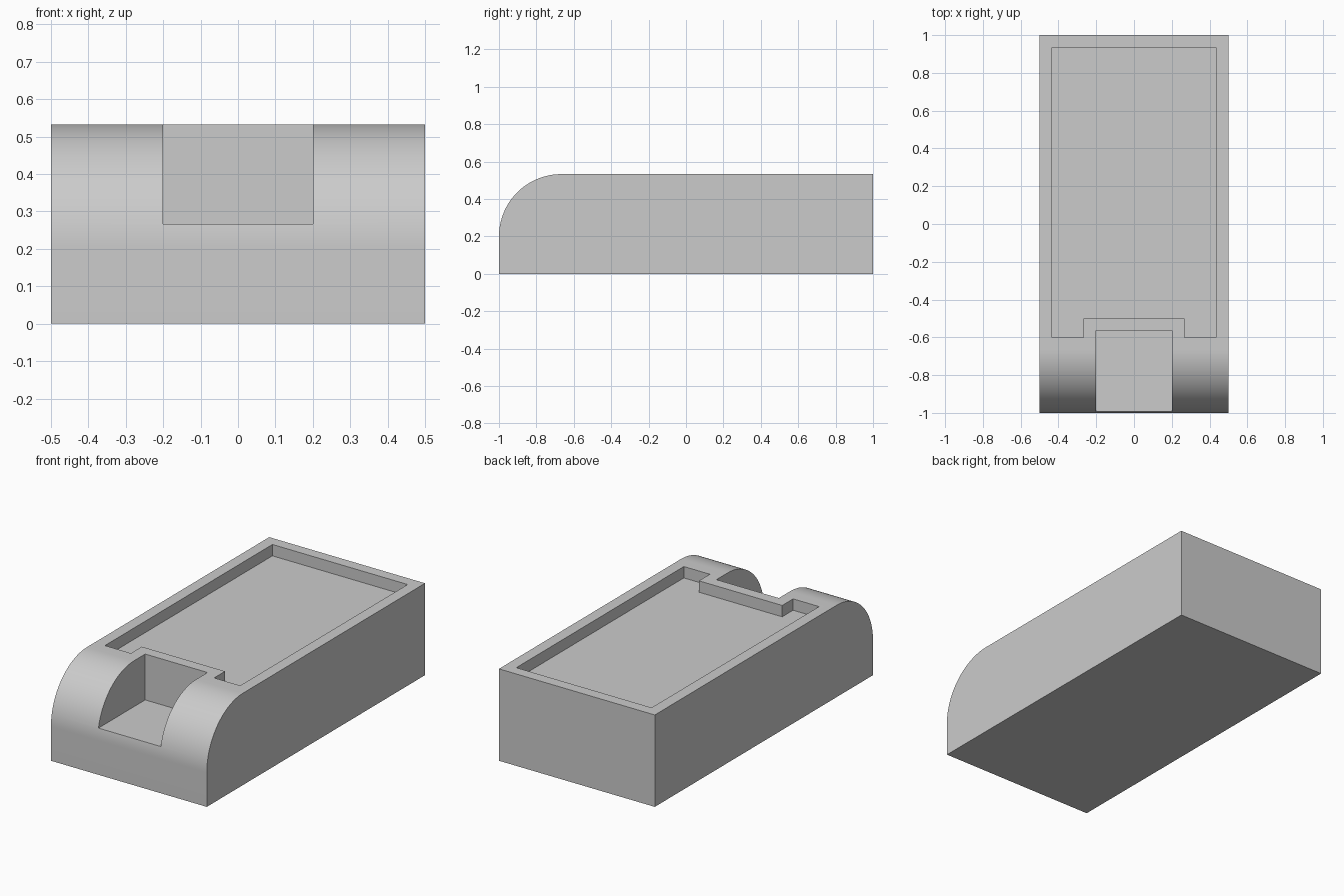
import bpy, bmesh, math
from mathutils import Vector

if "Cube" in bpy.data.objects:
    bpy.data.objects.remove(bpy.data.objects["Cube"])

H, R = 0.533, 0.333


def prism(name, points, sweep):
    """Extrude a closed planar outline along a vector."""
    bm = bmesh.new()
    face = bm.faces.new([bm.verts.new(p) for p in points])
    ext = bmesh.ops.extrude_face_region(bm, geom=[face])
    verts = [v for v in ext["geom"] if isinstance(v, bmesh.types.BMVert)]
    bmesh.ops.translate(bm, verts=verts, vec=Vector(sweep))
    bmesh.ops.recalc_face_normals(bm, faces=bm.faces)
    mesh = bpy.data.meshes.new(name)
    bm.to_mesh(mesh)
    bm.free()
    obj = bpy.data.objects.new(name, mesh)
    bpy.context.collection.objects.link(obj)
    return obj


def cut(target, cutter):
    """Subtract the cutter, then remove it."""
    mod = target.modifiers.new("cut", "BOOLEAN")
    mod.operation, mod.solver, mod.object = "DIFFERENCE", "EXACT", cutter
    bpy.context.view_layer.objects.active = target
    bpy.ops.object.modifier_apply(modifier=mod.name)
    bpy.data.objects.remove(cutter)


# Body: side profile with a rounded upper front edge
steps = 32
arc = [(-0.5, -1 + R - R * math.cos(a), H - R + R * math.sin(a))
       for a in (math.pi / 2 * i / steps for i in range(steps + 1))]
profile = [(-0.5, 1, H), (-0.5, 1, 0), (-0.5, -1, 0)] + arc
body = prism("body", profile, (1, 0, 0))

# Open notch in the front
notch = [(-0.2, -1.2), (0.2, -1.2), (0.2, -0.565), (-0.2, -0.565)]
cut(body, prism("notch_cutter", [(x, y, 0.267) for x, y in notch], (0, 0, 0.6)))

# Shallow tray in the top, stepping back around the notch
right = [(0.267, -0.5), (0.267, -0.6), (0.434, -0.6), (0.434, 0.935)]
tray = right + [(-x, y) for x, y in reversed(right)]
cut(body, prism("tray_cutter", [(x, y, 0.467) for x, y in tray], (0, 0, 0.3)))

# Smooth the curved front, keep the corners crisp
body.select_set(True)
bpy.context.view_layer.objects.active = body
bpy.ops.object.shade_smooth_by_angle(angle=math.radians(30))
